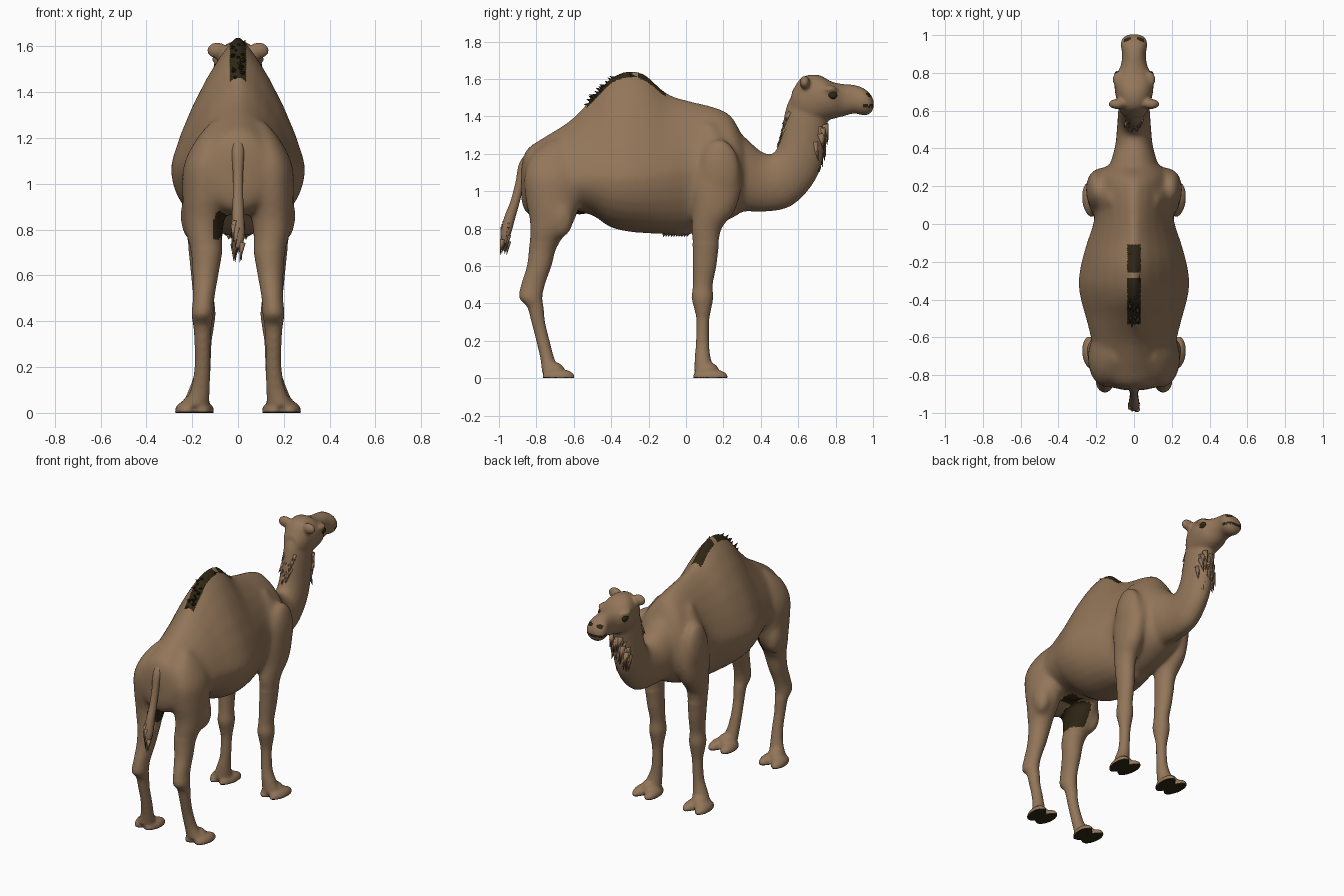
import bpy, bmesh, math, random
from mathutils import Vector, Matrix

if "Cube" in bpy.data.objects:
    bpy.data.objects.remove(bpy.data.objects["Cube"])

random.seed(4)


def material(name, col):
    m = bpy.data.materials.new(name)
    m.diffuse_color = (*col, 1)
    m.use_nodes = True
    m.node_tree.nodes["Principled BSDF"].inputs["Base Color"].default_value = m.diffuse_color
    return m


FUR = material("brown_fur", (0.29, 0.18, 0.10))
DARK = material("dark_hair", (0.028, 0.019, 0.007))


def smooth_stations(st, k=4):
    """Catmull-Rom interpolation between cross-section stations."""
    out = []
    for i in range(len(st) - 1):
        a, b, c, d = st[max(i - 1, 0)], st[i], st[i + 1], st[min(i + 2, len(st) - 1)]
        for j in range(k):
            t = j / k
            out.append([0.5 * (2 * q + (r - p) * t + (2 * p - 5 * q + 4 * r - s) * t * t
                               + (3 * q - p - 3 * r + s) * t ** 3)
                        for p, q, r, s in zip(a, b, c, d)])
    return out + [list(st[-1])]


def loft(bm, stations, n=28):
    """Station: upper y,z, lower y,z, height of widest point, half width, upper power, x centre."""
    rings = []
    for uy, uz, ly, lz, f, hw, p, xc in smooth_stations(stations):
        my, mz = ly + (uy - ly) * f, lz + (uz - lz) * f
        ring = []
        for i in range(n):
            a = 2 * math.pi * i / n
            c, s = math.cos(a), math.sin(a)
            e = 2 / p if c > 0 else 1
            ty, tz = (uy, uz) if c > 0 else (ly, lz)
            h = abs(c) ** e
            x = math.copysign(abs(s) ** e * hw, s)
            ring.append(bm.verts.new((xc + x, my + (ty - my) * h, mz + (tz - mz) * h)))
        rings.append(ring)
    for r, q in zip(rings, rings[1:]):
        for i in range(n):
            bm.faces.new((r[i], r[(i + 1) % n], q[(i + 1) % n], q[i]))
    bm.faces.new(rings[0])
    bm.faces.new(rings[-1])


def ball(bm, centre, radii, turn=0):
    m = Matrix.Translation(centre) @ Matrix.Rotation(turn, 4, 'Z') @ Matrix.Diagonal((*radii, 1))
    bmesh.ops.create_uvsphere(bm, u_segments=24, v_segments=14, radius=1, matrix=m)


def finish(bm, name, *mats):
    bmesh.ops.recalc_face_normals(bm, faces=bm.faces)
    me = bpy.data.meshes.new(name)
    bm.to_mesh(me)
    bm.free()
    for m in mats:
        me.materials.append(m)
    ob = bpy.data.objects.new(name, me)
    bpy.context.collection.objects.link(ob)
    me.polygons.foreach_set("use_smooth", [True] * len(me.polygons))
    return ob


def bake(ob):
    """Replace the mesh by its modified version."""
    dg = bpy.context.evaluated_depsgraph_get()
    me = bpy.data.meshes.new_from_object(ob.evaluated_get(dg))
    ob.modifiers.clear()
    ob.data = me
    return me


def upright(rows):
    """Sections along y: y, top, bottom, widest z, half width, power."""
    return [(y, t, y, b, (w - b) / (t - b), h, p, 0) for y, t, b, w, h, p in rows]


def limb(rows, side):
    """Horizontal sections: z, y centre, y radius, x centre, x radius."""
    return [(y + ry, z, y - ry, z, .5, rx, 2, x * side) for z, y, ry, x, rx in rows]


body = [(-.88, 1.14, .95, 1.03, .05, 2), (-.85, 1.225, .88, 1.05, .14, 2),
        (-.75, 1.295, .86, 1.05, .195, 1.7), (-.62, 1.38, .90, 1.06, .225, 1.5),
        (-.5, 1.505, .87, 1.07, .255, 1.3), (-.41, 1.605, .81, 1.07, .28, 1.25),
        (-.32, 1.645, .785, 1.07, .294, 1.25), (-.22, 1.63, .775, 1.07, .283, 1.25),
        (-.1, 1.525, .77, 1.08, .25, 1.35), (.02, 1.485, .78, 1.1, .212, 1.45),
        (.14, 1.455, .81, 1.1, .212, 1.5), (.235, 1.41, .85, 1.1, .20, 1.6),
        (.30, 1.30, .89, 1.09, .15, 2), (.35, 1.2, .95, 1.08, .07, 2)]
neck = [(.16, 1.42, .16, .87, .5, .15, 2, 0), (.31, 1.295, .29, .89, .5, .13, 2, 0),
        (.40, 1.215, .43, .89, .5, .10, 2, 0), (.46, 1.20, .56, .92, .5, .09, 2, 0),
        (.495, 1.25, .665, 1.02, .5, .085, 2, 0), (.515, 1.35, .725, 1.14, .5, .08, 2, 0),
        (.54, 1.46, .745, 1.29, .5, .077, 2, 0), (.59, 1.56, .76, 1.38, .5, .07, 2, 0)]
head = [(.565, 1.53, 1.41, 1.47, .05, 2), (.61, 1.60, 1.37, 1.49, .08, 2),
        (.66, 1.622, 1.355, 1.5, .093, 2.2), (.72, 1.618, 1.37, 1.5, .103, 2.2),
        (.78, 1.585, 1.385, 1.5, .098, 2.2), (.84, 1.573, 1.40, 1.49, .07, 2.2),
        (.90, 1.568, 1.415, 1.48, .063, 2.2), (.95, 1.55, 1.405, 1.48, .07, 2.2),
        (.985, 1.52, 1.415, 1.47, .06, 2), (1.003, 1.485, 1.445, 1.465, .03, 2)]
front_leg = [(1.36, .12, .03, .10, .03), (1.2, .16, .11, .15, .065), (1.05, .165, .135, .172, .075),
             (.9, .15, .115, .172, .073), (.8, .11, .082, .165, .062), (.7, .105, .07, .16, .055),
             (.6, .10, .063, .155, .05), (.5, .09, .053, .15, .046), (.43, .088, .058, .15, .052),
             (.36, .09, .043, .15, .043), (.3, .09, .034, .15, .035), (.18, .088, .036, .155, .035),
             (.1, .09, .044, .17, .046), (.03, .10, .055, .185, .06)]
hind_leg = [(1.27, -.70, .03, .09, .03), (1.19, -.705, .12, .12, .065), (1.08, -.71, .155, .140, .098),
            (.95, -.71, .147, .143, .1), (.85, -.715, .122, .148, .09), (.78, -.735, .1, .147, .08),
            (.7, -.765, .074, .137, .068), (.6, -.785, .066, .142, .056), (.5, -.818, .064, .15, .047),
            (.43, -.83, .062, .155, .048), (.38, -.805, .044, .155, .04), (.3, -.79, .037, .155, .035),
            (.2, -.765, .036, .155, .035), (.1, -.74, .038, .165, .042), (.03, -.72, .05, .185, .058)]

# skin: torso, neck, head, legs, feet and ears, fused by remeshing
bm = bmesh.new()
loft(bm, upright(body))
loft(bm, neck)
loft(bm, upright(head))
ball(bm, (0, -.03, .79), (.07, .08, .03))       # chest pad
ball(bm, (0, -.57, .92), (.04, .06, .05))       # groin
for s in (-1, 1):
    loft(bm, limb(front_leg, s))
    loft(bm, limb(hind_leg, s))
    ball(bm, (.2 * s, -.67, .86), (.052, .07, .11))        # stifle
    ball(bm, (.195 * s, .18, 1.1), (.06, .11, .18))        # shoulder
    ball(bm, (.082 * s, .765, 1.545), (.032, .045, .02))   # brow
    ball(bm, (.09 * s, .635, 1.582), (.046, .027, .036))   # ear
    ball(bm, (.19 * s, .12, .03), (.055, .06, .055))       # insteps
    ball(bm, (.19 * s, -.70, .03), (.055, .055, .055))
    for x, t in ((.15, .1), (.23, -.1)):                   # toes
        ball(bm, (x * s, .13, .008), (.045, .095, .042), t * s)
        ball(bm, (x * s, -.682, .008), (.045, .088, .042), t * s)
skin = finish(bm, "camel_skin", FUR, DARK)
rm = skin.modifiers.new("fuse", 'REMESH')
rm.mode, rm.voxel_size = 'VOXEL', 0.01
sm = skin.modifiers.new("soften", 'SMOOTH')
sm.factor, sm.iterations = 0.5, 5
mesh = bake(skin)
# extra softening where limbs run into the torso
group = skin.vertex_groups.new(name="torso")
group.add([v.index for v in mesh.vertices if v.co.z > .72 and v.co.y < .45], 1, 'REPLACE')
sm = skin.modifiers.new("blend", 'SMOOTH')
sm.factor, sm.iterations, sm.vertex_group = 0.5, 30, "torso"
mesh = bake(skin)
mesh.materials.clear()
mesh.materials.append(FUR)
mesh.materials.append(DARK)
for v in mesh.vertices:                          # flat soles on the ground
    v.co.z = max(v.co.z, 0)
mesh.update()
for f in mesh.polygons:
    f.use_smooth = True
    x, y, z = f.center
    ax = abs(x)
    crest = ax < .036 and z > 1.42 and (-.53 < y < -.29 or -.26 < y < -.11)
    sole = z < .004
    nostril = ax < .05 and ((y - .972) / .018) ** 2 + ((z - 1.515) / .012) ** 2 < 1 and ax > .015
    mouth = y > .945 and abs(z - 1.455) < .006
    thigh = -.14 < x < .01 and -.82 < y < -.53 and .76 < z < 1.0 and f.normal.x > .1
    groin = ax < .05 and -.66 < y < -.54 and .8 < z < .95
    f.material_index = int(crest or sole or nostril or mouth or thigh or groin)

# eyes
bm = bmesh.new()
for s in (-1, 1):
    ball(bm, (.09 * s, .782, 1.513), (.016, .027, .022))
finish(bm, "eyes", DARK)

# tail
bm = bmesh.new()
loft(bm, limb([(1.225, -.825, .012, 0, .012), (1.15, -.867, .024, 0, .027), (1.05, -.887, .024, 0, .023),
               (.95, -.912, .025, 0, .023), (.86, -.942, .03, 0, .027), (.78, -.962, .028, 0, .03),
               (.72, -.972, .015, 0, .018)], 1), 14)
finish(bm, "tail", FUR)


def tufts(name, mat, count, place):
    """Pointed locks of hair; place(t) gives root, direction, length and radius."""
    bm = bmesh.new()
    for i in range(count):
        root, d, ln, r = place((i + .5) / count)
        d = Vector(d).normalized()
        m = (Matrix.Translation(Vector(root) + d * ln / 2)
             @ d.to_track_quat('Z', 'Y').to_matrix().to_4x4())
        bmesh.ops.create_cone(bm, cap_ends=True, segments=6, radius1=r, radius2=.001,
                              depth=ln, matrix=m)
    return finish(bm, name, mat)


def along(pts, t):
    i = min(int(t * (len(pts) - 1)), len(pts) - 2)
    return Vector(pts[i]).lerp(Vector(pts[i + 1]), t * (len(pts) - 1) - i)


R = random.uniform
CREST = [(0, -.51, 1.465), (0, -.43, 1.555), (0, -.34, 1.61), (0, -.26, 1.61), (0, -.18, 1.57), (0, -.12, 1.515)]
NAPE = [(0, .51, 1.28), (0, .535, 1.38), (0, .565, 1.47), (0, .60, 1.54)]
THROAT = [(0, .68, 1.17), (0, .72, 1.27), (0, .74, 1.36)]
tufts("hump_hair", DARK, 40, lambda t: (along(CREST, t) + Vector((R(-.02, .02), 0, R(-.012, 0))),
                                        (R(-.3, .3), R(-1.2, -.6), R(.1, .6)), R(.035, .05), .016))
tufts("nape_hair", FUR, 50, lambda t: (along(NAPE, t) + Vector((R(-.035, .035), .012, 0)),
                                       (R(-.2, .2), R(-.5, -.3), -.6), R(.045, .07), .018))
tufts("beard", FUR, 54, lambda t: (along(THROAT, t) + Vector((R(-.055, .055), R(-.03, .01), 0)),
                                   (R(-.15, .15), .2, -1), R(.07, .11), .02))
tufts("tail_tuft", FUR, 22, lambda t: ((R(-.02, .02), -.965 + R(-.018, .018), .84 - .11 * t),
                                       (R(-.15, .15), -.15, -1), R(.07, .09), .014))
tufts("tail_dark_hair", DARK, 7, lambda t: ((R(-.022, .022), -.932 - .03 * t, .86 - .08 * t),
                                            (R(-.2, .2), -.1, -1), .06, .01))
tufts("belly_hair", FUR, 10, lambda t: ((R(-.04, .04), -.12 + .14 * t, .785), (0, -.3, -1), .03, .016))
